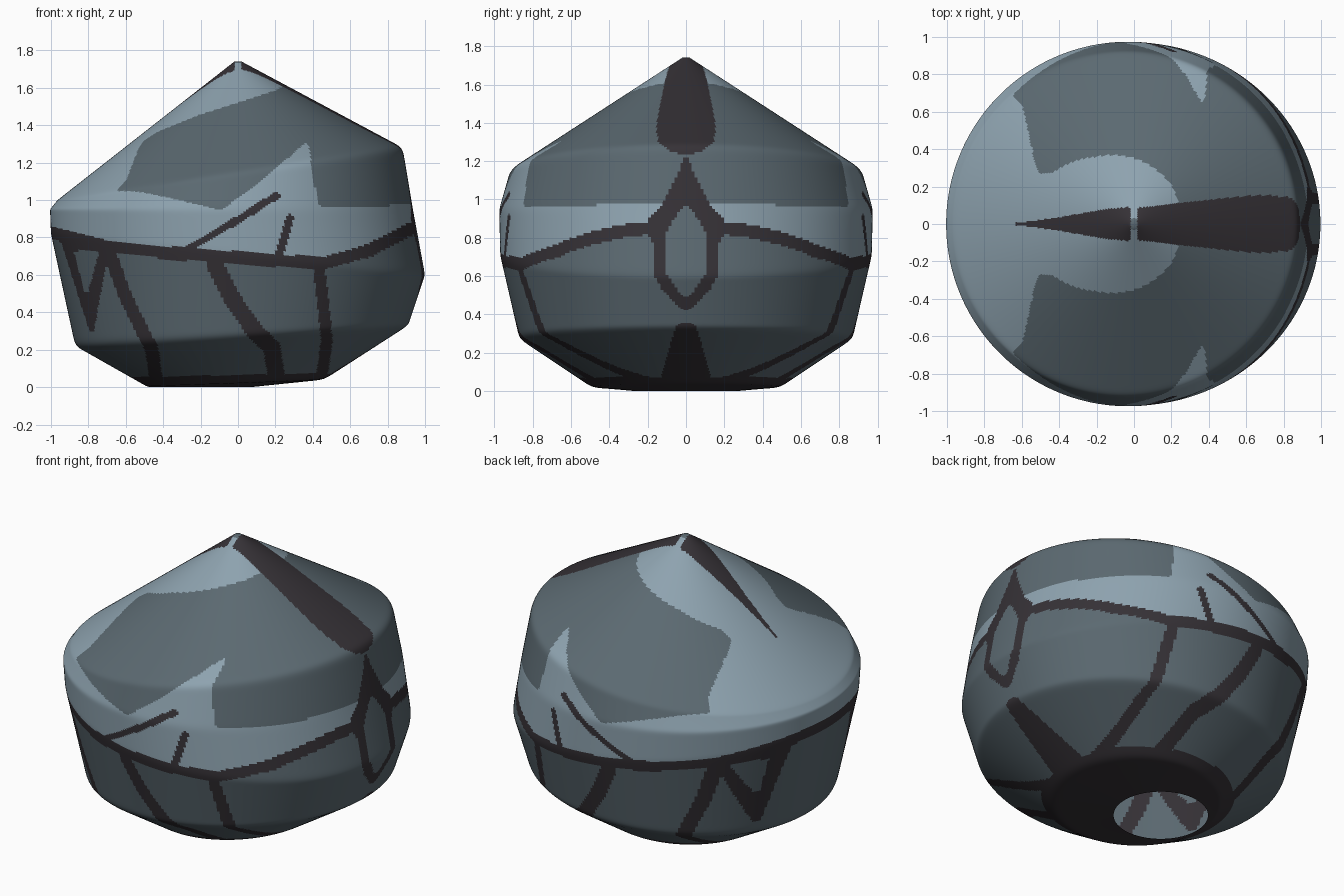
import bpy
import math

cube = bpy.data.objects.get("Cube")
if cube:
    bpy.data.objects.remove(cube, do_unlink=True)

SEGMENTS, ROWS = 400, 230
LIGHT, SLATE, DARK = range(3)


def material(name, colour):
    mat = bpy.data.materials.new(name)
    mat.use_nodes = True
    rgba = (*colour, 1.0)
    mat.diffuse_color = rgba
    bsdf = mat.node_tree.nodes["Principled BSDF"]
    bsdf.inputs["Base Color"].default_value = rgba
    bsdf.inputs["Roughness"].default_value = 0.8
    return mat


# Tilted rings from the open base to the tip:
# x and z at the -x end, x and z at the +x end, half width in y
RINGS = [
    (-.47, 0, .07, 0, .27),
    (-.49, .005, .46, .04, .495),
    (-.87, .22, .91, .33, .87),
    (-1, .82, 1, .6, .97),
    (-1.005, .95, .935, .95, .975),
    (-.965, 1, .88, 1.28, .92),
    (-.02, 1.74, .02, 1.74, .02),
]


def lerp(a, b, t):
    return tuple(p + (q - p) * t for p, q in zip(a, b))


def dense_rings():
    """Subdivide the rings evenly, then soften the corners between them."""
    spans = [max(math.dist(a[:2], b[:2]), math.dist(a[2:4], b[2:4]))
             for a, b in zip(RINGS, RINGS[1:])]
    rows = []
    for a, b, span in zip(RINGS, RINGS[1:], spans):
        count = max(3, round(ROWS * span / sum(spans)))
        rows += [lerp(a, b, i / count) for i in range(count)]
    rows.append(RINGS[-1])
    for _ in range(6):
        middle = [tuple((p + 2 * q + r) / 4 for p, q, r in zip(*trio))
                  for trio in zip(rows, rows[1:], rows[2:])]
        rows = [rows[0]] + middle + [rows[-1]]
    return rows


def build_shell():
    rows = dense_rings()
    verts, faces = [], []
    for xl, zl, xr, zr, half in rows:
        for i in range(SEGMENTS):
            angle = 2 * math.pi * i / SEGMENTS
            t = (1 + math.cos(angle)) / 2
            verts.append((xl + (xr - xl) * t, half * math.sin(angle),
                          zl + (zr - zl) * t))
    for r in range(len(rows) - 1):
        for i in range(SEGMENTS):
            a, b = r * SEGMENTS + i, r * SEGMENTS + (i + 1) % SEGMENTS
            faces.append((a, b, b + SEGMENTS, a + SEGMENTS))
    start = (len(rows) - 1) * SEGMENTS
    faces.append(tuple(range(start, start + SEGMENTS)))
    mesh = bpy.data.meshes.new("shell")
    mesh.from_pydata(verts, [], faces)
    mesh.update()
    obj = bpy.data.objects.new("shell", mesh)
    bpy.context.collection.objects.link(obj)
    return obj


# Painted areas seen along y: (x, z)
UPPER_PANEL = [(-.65, 1.05), (-.6, 1.1), (-.53, 1.28), (-.5, 1.32), (-.43, 1.365),
               (-.21, 1.455), (.06, 1.54), (.21, 1.59), (.24, 1.61), (.235, 1.63),
               (.12, 1.69), (.12, 2), (1.2, 2), (1.2, .98), (.93, .975),
               (.445, .96), (.425, .98), (.38, 1.28), (.36, 1.305), (.33, 1.28),
               (.17, 1.14), (-.055, .97), (-.1, .945), (-.31, 1), (-.53, 1.045)]
FANG = [(-.95, .79), (-.795, .3), (-.77, .3), (-.69, .74)]
FANG_GAP = [(-.88, .73), (-.82, .51), (-.8, .51), (-.745, .72)]
BELT = [(-1.1, .84), (-1, .825), (-.7, .75), (-.3, .712), (.03, .69),
        (.45, .66), (.7, .73), (.93, .85), (1.1, .92)]
STROKES = [
    (BELT, .034),
    ([(-.68, .7), (-.6, .48), (-.46, .2), (-.44, .04)], .035),
    ([(-.12, .65), (-.03, .47), (.09, .3), (.18, .21), (.21, .04)], .046),
    ([(.435, .62), (.455, .45), (.475, .25), (.445, .04)], .031),
    ([(-.28, .73), (.05, .925), (.205, 1.025)], .02),
    ([(.22, .7), (.275, .9)], .022),
]
# Painted areas on the +x face: (distance from the middle, z)
CREST = [(-1, 1.235), (0, 1.235), (.08, 1.25), (.14, 1.29), (.155, 1.36), (.15, 1.42),
         (.11, 1.62), (.09, 1.69), (.04, 1.8), (-1, 1.8)]
FRAME = [(-1, 1.23), (0, 1.23), (.07, 1.08), (.13, .97), (.2, .89), (.21, .82),
         (.175, .79), (.172, .61), (.125, .53), (.035, .435), (0, .42), (-1, .42)]
FRAME_GAP = [(-1, .97), (0, .97), (.03, .95), (.105, .83), (.105, .62),
             (.03, .505), (0, .49), (-1, .49)]
LOWER_WEDGE = [(-1, .36), (0, .36), (.05, .345), (.08, .25), (.14, .04), (-1, .04)]
# Rear crest seen from above: (x, distance from the middle)
REAR_CREST = [(-.65, -1), (-.65, .002), (-.4, .036), (-.15, .08),
              (-.03, .09), (-.018, .08), (-.018, -1)]


def inside(point, polygon):
    px, py = point
    hit = False
    ax, ay = polygon[-1]
    for bx, by in polygon:
        if (ay > py) != (by > py) and px < ax + (bx - ax) * (py - ay) / (by - ay):
            hit = not hit
        ax, ay = bx, by
    return hit


def near(point, path, reach):
    px, py = point
    for (ax, ay), (bx, by) in zip(path, path[1:]):
        dx, dy = bx - ax, by - ay
        t = ((px - ax) * dx + (py - ay) * dy) / (dx * dx + dy * dy)
        t = min(1, max(0, t))
        if math.hypot(px - ax - t * dx, py - ay - t * dy) < reach:
            return True
    return False


def below_belt(x, z):
    for (ax, az), (bx, bz) in zip(BELT, BELT[1:]):
        if ax <= x <= bx:
            return z < az + (bz - az) * (x - ax) / (bx - ax)
    return False


def paint(x, y, z):
    y = abs(y)
    front, side = (x, z), (y, z)
    if z < .065 + .02 * x:
        return DARK
    if x > .018:
        if inside(side, CREST) or inside(side, LOWER_WEDGE):
            return DARK
        if x > .5 and inside(side, FRAME):
            return SLATE if inside(side, FRAME_GAP) else DARK
    elif z > 1.1 and inside((x, y), REAR_CREST):
        return DARK
    if any(near(front, path, reach) for path, reach in STROKES):
        return DARK
    if inside(front, FANG) and not inside(front, FANG_GAP):
        return DARK
    if below_belt(x, z) or inside(front, UPPER_PANEL) or z > 1.735:
        return SLATE
    return LIGHT


shell = build_shell()
for name, colour in (("light blue grey", (.27, .365, .43)),
                     ("slate grey", (.105, .142, .165)),
                     ("charcoal", (.036, .031, .037))):
    shell.data.materials.append(material(name, colour))
for face in shell.data.polygons:
    face.material_index = paint(*face.center)
    face.use_smooth = True
